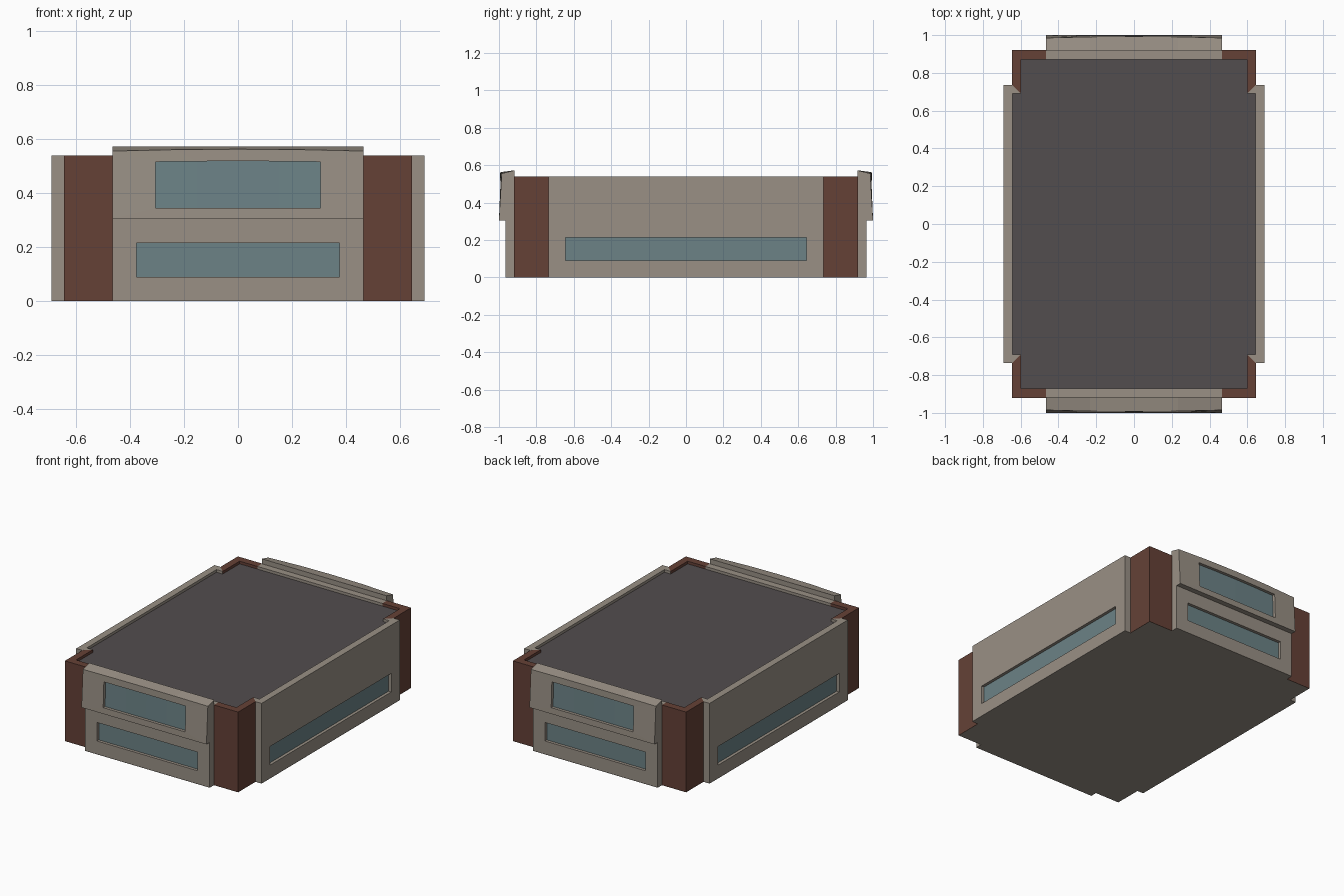
import bpy, bmesh
from math import radians
from mathutils import Matrix

if "Cube" in bpy.data.objects:
    bpy.data.objects.remove(bpy.data.objects["Cube"])


def material(name, rgb):
    m = bpy.data.materials.new(name)
    m.diffuse_color = (*rgb, 1)
    m.use_nodes = True
    m.node_tree.nodes["Principled BSDF"].inputs["Base Color"].default_value = m.diffuse_color
    return m


STONE = material("stone", (0.32, 0.28, 0.235))
BRICK = material("brick", (0.13, 0.053, 0.037))
GLASS = material("glass", (0.15, 0.225, 0.24))
ROOF = material("roofing", (0.085, 0.075, 0.077))
N = 5  # points along each horizontal edge of a wall panel
Z0 = 0.001


def finish(name, bm, mat):
    bmesh.ops.recalc_face_normals(bm, faces=bm.faces)
    me = bpy.data.meshes.new(name)
    bm.to_mesh(me)
    bm.free()
    me.materials.append(mat)
    ob = bpy.data.objects.new(name, me)
    bpy.context.collection.objects.link(ob)
    return ob


def prism(name, outline, z0, z1, mat):
    bm = bmesh.new()
    face = bm.faces.new([bm.verts.new((x, y, z0)) for x, y in outline])
    if z1 > z0:
        ext = bmesh.ops.extrude_face_region(bm, geom=[face], use_keep_orig=True)
        verts = [v for v in ext["geom"] if isinstance(v, bmesh.types.BMVert)]
        bmesh.ops.translate(bm, verts=verts, vec=(0, 0, z1 - z0))
        return finish(name, bm, mat)
    ob = finish(name, bm, mat)
    if ob.data.polygons[0].normal.z > 0:
        ob.data.flip_normals()
    return ob


def four_way(quarter):
    """Mirror a quarter outline (starting at +x side) to a full closed outline."""
    q = quarter
    return (q + [(-x, y) for x, y in reversed(q)]
            + [(-x, -y) for x, y in q] + [(x, -y) for x, y in reversed(q)])


def windowed_wall(name, half, window, low, high, back, angle, bow=0.0, rise=0.0):
    """Wall with a recessed window. low/high/back_top are (distance out, z)."""
    whalf, wz0, wz1 = window
    (d0, z0), (d1, z1) = low, high
    bd, btop = back
    ts = [-1 + 2 * i / (N - 1) for i in range(N)]

    def ring(h, za, zb, inset=0.0):
        pts = []
        for z, row in ((za, ts), (zb, ts[::-1])):
            f = (z - z0) / (z1 - z0)
            for t in row:
                bump = 1 - (t * h / half) ** 2
                d = d0 + (d1 - d0) * f + bow * f * bump - inset
                pts.append((t * h, -d, z + rise * f * bump))
        return pts

    outer = ring(half, z0, z1)
    rear = [(t * half, -bd, z0) for t in ts] + [(t * half, -bd, btop) for t in ts[::-1]]
    recess = ring(whalf, wz0, wz1, 0.02)
    rings = [rear, outer, ring(whalf, wz0, wz1), recess]

    def fill(bm, vs):
        for i in range(N - 1):
            bm.faces.new((vs[i], vs[i + 1], vs[-2 - i], vs[-1 - i]))

    bm = bmesh.new()
    loops = [[bm.verts.new(p) for p in r] for r in rings]
    for a, b in zip(loops, loops[1:]):
        for i in range(2 * N):
            j = (i + 1) % (2 * N)
            bm.faces.new((a[i], a[j], b[j], b[i]))
    fill(bm, loops[0])
    wall = finish(name, bm, STONE)
    bm = bmesh.new()
    fill(bm, [bm.verts.new(p) for p in recess])
    bm.normal_update()
    pane = finish(name + "_glass", bm, GLASS)
    if pane.data.polygons[0].normal.y > 0:
        pane.data.flip_normals()
    for ob in (wall, pane):
        ob.data.transform(Matrix.Rotation(radians(angle), 4, 'Z'))


# underside and recessed flat roof
prism("underside", four_way([(0.69, 0.735), (0.645, 0.735), (0.645, 0.92),
                             (0.465, 0.92), (0.465, 0.965)]), 0, 0, STONE)
prism("flat_roof", four_way([(0.643, 0.69), (0.597, 0.69), (0.597, 0.87)]),
      0.01, 0.522, ROOF)

# end walls, overhanging upper bays and end parapets
for side, angle, s in (("front", 0, -1), ("back", 180, 1)):
    windowed_wall(side + "_lower_wall", 0.465, (0.375, 0.09, 0.215),
                  (0.965, Z0), (0.965, 0.305), (0.92, 0.305), angle)
    windowed_wall(side + "_upper_bay", 0.465, (0.305, 0.345, 0.513),
                  (1.0, 0.305), (0.985, 0.556), (0.917, 0.573), angle, 0.008, 0.007)
    prism(side + "_parapet", [(-0.465, s * 0.87), (0.465, s * 0.87),
                              (0.465, s * 0.918), (-0.465, s * 0.918)], Z0, 0.54, STONE)

# long side walls
for side, angle in (("right", 90), ("left", -90)):
    windowed_wall(side + "_side_wall", 0.735, (0.645, 0.09, 0.215),
                  (0.69, Z0), (0.69, 0.54), (0.643, 0.54), angle)

# brick corner piers with the mitred ends of the side walls
pier = [(0.465, 0.92), (0.645, 0.92), (0.645, 0.735), (0.597, 0.69),
        (0.597, 0.87), (0.465, 0.87)]
mitre = [(0.643, 0.733), (0.597, 0.69), (0.643, 0.69)]
for sx, nx in ((1, "right"), (-1, "left")):
    for sy, ny in ((-1, "front"), (1, "back")):
        prism(f"{ny}_{nx}_corner_pier", [(sx * x, sy * y) for x, y in pier], Z0, 0.54, BRICK)
        prism(f"{ny}_{nx}_mitre", [(sx * x, sy * y) for x, y in mitre], Z0, 0.54, STONE)
